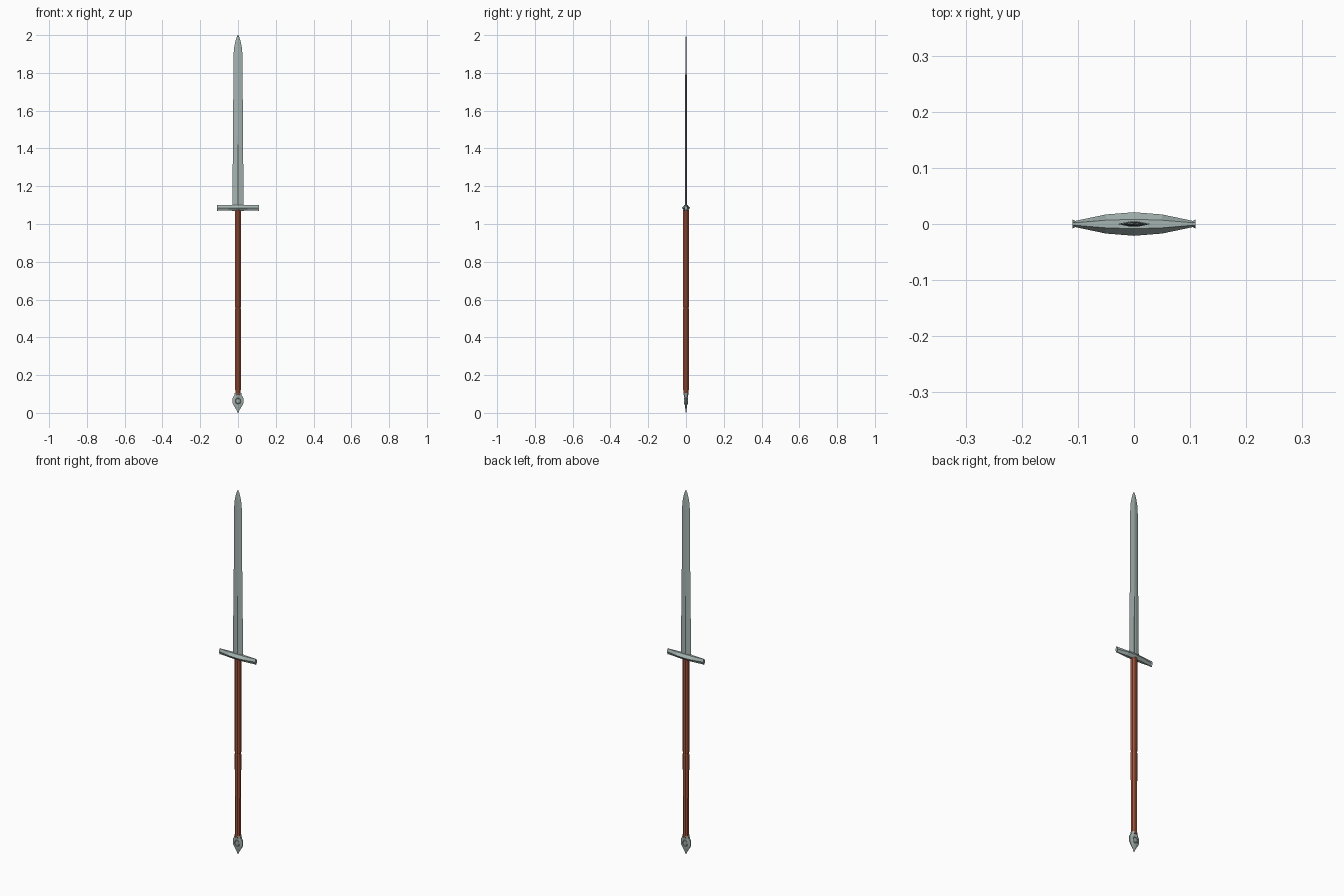
import bpy, bmesh, math
from mathutils import Vector

if "Cube" in bpy.data.objects:
    bpy.data.objects.remove(bpy.data.objects["Cube"])


def material(name, rgb):
    m = bpy.data.materials.new(name)
    m.diffuse_color = (*rgb, 1)
    m.use_nodes = True
    m.node_tree.nodes["Principled BSDF"].inputs["Base Color"].default_value = m.diffuse_color
    return m


steel = material("grey green steel", (0.38, 0.46, 0.44))
leather = material("red brown leather", (0.36, 0.088, 0.042))


def loft(name, rings, mat):
    """Join equal-sized rings of points into a capped, flat-faced solid."""
    bm = bmesh.new()
    vs = [[bm.verts.new(p) for p in r] for r in rings]
    n = len(vs[0])
    for a, b in zip(vs, vs[1:]):
        for i in range(n):
            j = (i + 1) % n
            bm.faces.new((a[i], a[j], b[j], b[i]))
    bm.faces.new(vs[0][::-1])
    bm.faces.new(vs[-1])
    bmesh.ops.recalc_face_normals(bm, faces=bm.faces)
    me = bpy.data.meshes.new(name)
    bm.to_mesh(me)
    bm.free()
    me.materials.append(mat)
    ob = bpy.data.objects.new(name, me)
    bpy.context.collection.objects.link(ob)
    return ob


def blade_ring(z, w, t, groove):
    # flattened diamond with a shallow fuller along the middle
    c = 0.2 * w
    half = [(w, 0), (c, t), (0, t - groove), (-c, t)]
    return [(x, y, z) for x, y in half] + [(-x, -y, z) for x, y in half]


# Blade: wide lower part, small step, long upper part, pointed tip
loft("blade", [blade_ring(*s) for s in [
    (1.085, 0.030, 0.0050, 0.002), (1.30, 0.029, 0.0050, 0.002),
    (1.33, 0.027, 0.0048, 0.002), (1.42, 0.0268, 0.0046, 0.0015),
    (1.46, 0.0265, 0.0045, 0), (1.90, 0.0235, 0.0038, 0),
    (1.935, 0.0205, 0.0034, 0), (1.965, 0.0145, 0.0028, 0),
    (1.988, 0.0075, 0.0018, 0), (2.0, 0.0015, 0.0006, 0)]], steel)


def guard_ring(x, hy, hz):
    # six-sided section with a ridge facing front and back
    pts = [(hy, 0), (0.4 * hy, hz), (-0.4 * hy, hz),
           (-hy, 0), (-0.4 * hy, -hz), (0.4 * hy, -hz)]
    return [(x, y, 1.085 + z) for y, z in pts]


# Crossguard: thick in the middle, slim arms, flared ends
arm = [(0.11, 0.008, 0.016), (0.105, 0.0055, 0.0145),
       (0.05, 0.017, 0.0145), (0, 0.021, 0.0155)]
sections = [(-x, y, z) for x, y, z in arm] + arm[-2::-1]
loft("crossguard", [guard_ring(*s) for s in sections], steel)


def round_ring(z, rx, ry, n=8):
    return [(rx * math.cos(math.tau * (i + 0.5) / n) / math.cos(math.pi / n),
             ry * math.sin(math.tau * (i + 0.5) / n) / math.cos(math.pi / n), z)
            for i in range(n)]


# Long grip with a thin groove halfway down
loft("grip", [round_ring(z, r, r) for z, r in [
    (0.095, 0.0145), (0.55, 0.0155), (0.553, 0.0145),
    (0.559, 0.0145), (0.562, 0.0155), (1.075, 0.0155)]], leather)

# Pommel: collar, wide flat body, pointed foot
loft("pommel", [round_ring(*s) for s in [
    (0.0, 0.002, 0.001), (0.015, 0.008, 0.0025), (0.035, 0.020, 0.006),
    (0.05, 0.028, 0.0075), (0.078, 0.029, 0.0085), (0.092, 0.020, 0.011),
    (0.106, 0.0175, 0.0145)]], steel)

# Raised rings on both faces of the pommel
for side, name in ((-1, "front"), (1, "back")):
    bpy.ops.mesh.primitive_torus_add(
        major_segments=10, minor_segments=4, major_radius=0.0145,
        minor_radius=0.004, location=(0, side * 0.0065, 0.063),
        rotation=(math.pi / 2, 0, 0))
    ob = bpy.context.object
    ob.name = "pommel_ring_" + name
    ob.data.materials.append(steel)
